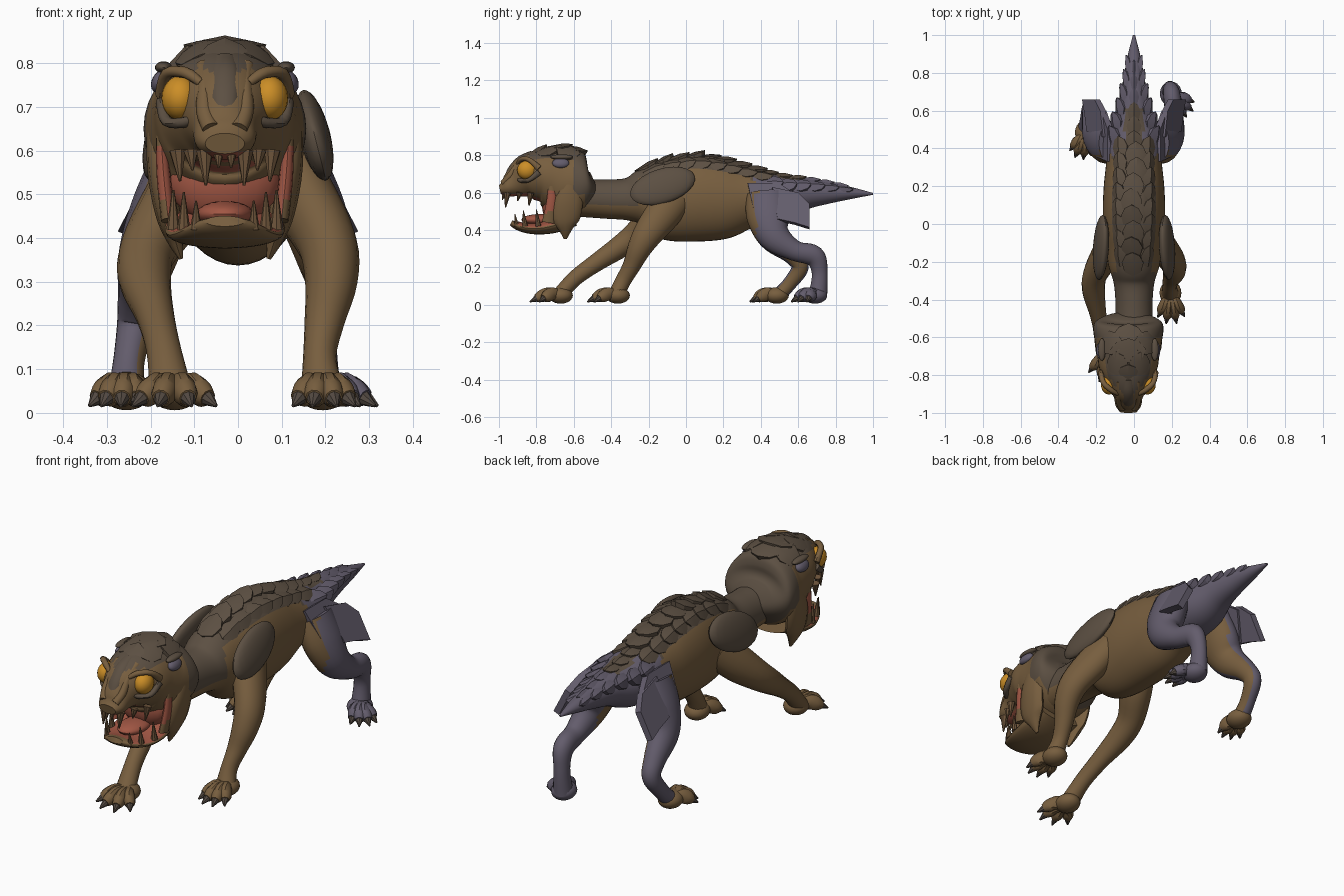
import bpy, bmesh, math, random
from mathutils import Vector, Matrix, Euler

if "Cube" in bpy.data.objects:
    bpy.data.objects.remove(bpy.data.objects["Cube"])

random.seed(4)
COLOURS = [("brown hide", (0.185, 0.112, 0.049)), ("dark scale", (0.107, 0.079, 0.055)),
           ("purple grey hide", (0.125, 0.108, 0.15)), ("amber eye", (0.60, 0.27, 0.02)),
           ("red mouth", (0.36, 0.095, 0.058)), ("claw", (0.085, 0.066, 0.053)),
           ("tooth", (0.16, 0.093, 0.045))]
BROWN, DARK, PURPLE, AMBER, RED, CLAW, TOOTH = range(7)
MATS = []
for label, c in COLOURS:
    m = bpy.data.materials.new(label)
    m.diffuse_color = (*c, 1)
    m.use_nodes = True
    m.node_tree.nodes["Principled BSDF"].inputs["Base Color"].default_value = m.diffuse_color
    MATS.append(m)


def finish(name, bm, colour, angle=40):
    """Turn a bmesh into a shaded object; colour is an index or a rule(centre, normal)."""
    bmesh.ops.recalc_face_normals(bm, faces=bm.faces)
    bm.normal_update()
    for f in bm.faces:
        f.material_index = colour(f.calc_center_median(), f.normal) if callable(colour) else colour
    me = bpy.data.meshes.new(name)
    bm.to_mesh(me)
    bm.free()
    for m in MATS:
        me.materials.append(m)
    ob = bpy.data.objects.new(name, me)
    bpy.context.collection.objects.link(ob)
    bpy.ops.object.select_all(action='DESELECT')
    ob.select_set(True)
    bpy.context.view_layer.objects.active = ob
    bpy.ops.object.shade_smooth_by_angle(angle=math.radians(angle))
    return ob


def smooth_path(rows, steps):
    """Catmull-Rom through rows of equal length."""
    out = []
    for i in range(len(rows) - 1):
        a, b, c, d = (rows[min(max(i + k, 0), len(rows) - 1)] for k in (-1, 0, 1, 2))
        for s in range(steps):
            t = s / steps
            out.append([0.5 * (2*q + (r-p)*t + (2*p-5*q+4*r-w)*t*t + (3*q-p-3*r+w)*t**3)
                        for p, q, r, w in zip(a, b, c, d)])
    return out + [list(rows[-1])]


def tube(name, rows, colour, n=16, steps=4):
    """Loft of elliptical rings; rows are (x, y, z, half width, half depth)."""
    rows = smooth_path(rows, steps)
    pts = [Vector(r[:3]) for r in rows]
    bm, rings = bmesh.new(), []
    for i, r in enumerate(rows):
        t = (pts[min(i+1, len(pts)-1)] - pts[max(i-1, 0)]).normalized()
        u = (Vector((1, 0, 0)) - t * t.x).normalized()
        v = t.cross(u)
        rings.append([bm.verts.new(pts[i] + u*max(r[3], .002)*math.cos(a) + v*max(r[4], .002)*math.sin(a))
                      for a in (2*math.pi*k/n for k in range(n))])
    for a, b in zip(rings, rings[1:]):
        for k in range(n):
            bm.faces.new((a[k], a[(k+1) % n], b[(k+1) % n], b[k]))
    bm.faces.new(rings[0])
    bm.faces.new(rings[-1])
    return finish(name, bm, colour)


def ball(name, loc, radii, colour, rot=(0, 0, 0)):
    bm = bmesh.new()
    bmesh.ops.create_uvsphere(bm, u_segments=20, v_segments=12, radius=1)
    bm.transform(Matrix.LocRotScale(Vector(loc), Euler(rot), Vector(radii)))
    return finish(name, bm, colour)


def spike(name, base, tip, r, colour):
    d = Vector(tip) - Vector(base)
    bm = bmesh.new()
    bmesh.ops.create_cone(bm, segments=8, cap_ends=True, radius1=r, radius2=r*.15, depth=d.length)
    bm.transform(Matrix.Translation(Vector(base) + d/2) @ d.to_track_quat('Z', 'Y').to_matrix().to_4x4())
    return finish(name, bm, colour)


def profile(rows, x):
    """(y, top, bottom, half width) to loft rows."""
    return [(x, y, (t+b)/2, w, (t-b)/2) for y, t, b, w in rows]


def scale(name, rows, y, a, size, lift, colour):
    """Overlapping scale on a lofted surface at station y, angle a from the top."""
    rows = sorted(rows, key=lambda r: r[1])
    i = max(k for k in range(len(rows)-1) if rows[k][1] <= y)
    f = (y - rows[i][1]) / (rows[i+1][1] - rows[i][1])
    x, _, z, w, h = [p + (q-p)*f for p, q in zip(rows[i], rows[i+1])]
    slope = (rows[i+1][2] + rows[i+1][4] - rows[i][2] - rows[i][4]) / (rows[i+1][1] - rows[i][1])
    nrm = Vector((math.sin(a)/w, 0, math.cos(a)/h)).normalized()
    back = Vector((0, 1, slope*math.cos(a))).normalized()
    side = back.cross(nrm).normalized()
    nrm = side.cross(back)
    p = Vector((x + w*math.sin(a), y, z + h*math.cos(a)))
    bm = bmesh.new()
    shape = [(0, -1), (.75, -.7), (1, .1), (.65, .7), (0, 1), (-.65, .7), (-1, .1), (-.75, -.7)]
    place = lambda u, v, q: bm.verts.new(p + side*u*size[0] + back*v*size[1] + nrm*q)
    top = [place(u, v, lift*(v+1)/2 - .012*abs(u)) for u, v in shape]
    low = [place(u*.9, v*.9, -.03) for u, v in shape]
    mid = place(0, .2, lift*.6 + .008)
    for k in range(8):
        j = (k+1) % 8
        bm.faces.new((top[k], top[j], mid))
        bm.faces.new((low[k], low[j], top[j], top[k]))
    bm.faces.new(low)
    return finish(name, bm, colour, 30)


# Neck, torso and tail
BODY = profile([(-.56, .67, .47, .10), (-.42, .67, .46, .098), (-.31, .68, .45, .108), (-.22, .735, .41, .135),
                (-.1, .775, .345, .152), (.05, .795, .338, .165), (.2, .775, .35, .16), (.32, .74, .40, .148),
                (.42, .71, .44, .145), (.52, .69, .46, .125), (.64, .675, .51, .085), (.76, .655, .54, .058),
                (.88, .63, .565, .036), (1.0, .598, .588, .006)], 0)


def body_colour(c, n):
    if c.y > .44 - .35*(c.z - .45):
        return DARK if c.y < .62 and abs(c.x) < .05 and n.z > 0 else PURPLE
    if c.y < -.26:
        return DARK if c.z > .53 else BROWN
    return DARK if n.z > .62 else BROWN


tube("body", BODY, body_colour, 40, 7)
for i in range(8):
    y = -.21 + i*.082
    scale("back_scale", BODY, y, random.uniform(-.1, .1), (.058, .07), .026, DARK)
    for s in (-1, 1):
        scale("side_scale", BODY, y + .04, s*.55, (.045, .062), .016, DARK)
for i in range(6):
    y = .44 + i*.075
    k = 1 - i*.12
    scale("tail_scale", BODY, y, 0, (.045*k, .055), .016*k, DARK if y < .6 else PURPLE)
    for s in (-1, 1):
        scale("tail_side_scale", BODY, y + .02, s*.95, (.05*k, .06), .026*k, PURPLE)

# Skull with open upper jaw
HX = -.03
HEAD = profile([(-.49, .71, .61, .09), (-.51, .765, .54, .165), (-.55, .82, .48, .186), (-.63, .848, .455, .176),
                (-.7, .848, .50, .164), (-.77, .835, .545, .152), (-.85, .80, .56, .113), (-.91, .735, .57, .078),
                (-.96, .675, .575, .068), (-.995, .64, .592, .045)], HX)


def head_colour(c, n):
    if n.z < -.8 and c.y < -.7 and c.z < .6:
        return RED
    return DARK if c.z > .78 or c.y > -.535 or (c.y > -.6 and c.z > .6) else BROWN


tube("skull", HEAD, head_colour, 36, 6)
tube("lower_jaw", profile([(-.6, .51, .42, .12), (-.7, .465, .385, .137), (-.79, .44, .376, .13),
                           (-.86, .438, .385, .108), (-.91, .448, .405, .078), (-.935, .452, .425, .045)], HX),
     lambda c, n: RED if n.z > .6 and c.y > -.905 else BROWN, 28, 5)
ball("throat", (HX, -.70, .53), (.128, .07, .10), RED)
ball("tongue", (HX, -.78, .455), (.065, .1, .03), RED)
# Snout: dark bridge between two brown ridges
tube("nose_bridge", [(HX, -.82, .805, .03, .02), (HX, -.88, .775, .036, .024), (HX, -.925, .728, .036, .024),
                     (HX, -.96, .685, .026, .012)], DARK, 12)
for y, a, w in ((-.8, 0, .06), (-.74, .4, .06), (-.74, -.4, .06), (-.67, 0, .095), (-.63, .55, .065),
                (-.63, -.55, .065), (-.59, 0, .08)):
    scale("crest_scale", HEAD, y, a, (w, .065), .012, DARK)
for s in (-1, 1):
    tube("snout_ridge", [(HX + s*.05, -.83, .79, .018, .02), (HX + s*.047, -.895, .75, .016, .018),
                         (HX + s*.046, -.94, .69, .02, .02), (HX + s*.032, -.978, .65, .02, .018)], BROWN, 10)
    ball("eye", (HX + s*.102, -.85, .72), (.043, .053, .051), AMBER)
    tube("upper_lid", [(HX + s*.055, -.9, .755, .01, .01), (HX + s*.09, -.88, .778, .014, .013),
                       (HX + s*.132, -.84, .776, .014, .013), (HX + s*.146, -.785, .73, .014, .018)], BROWN, 10)
    tube("lower_lid", [(HX + s*.055, -.9, .685, .01, .01), (HX + s*.09, -.885, .665, .013, .012),
                       (HX + s*.132, -.84, .667, .014, .012), (HX + s*.146, -.785, .71, .012, .018)], DARK, 10)
    ball("ear_hole", (HX + s*.147, -.67, .758), (.02, .046, .028), PURPLE, (0, -s*.5, 0))
    ball("ear_rim", (HX + s*.14, -.665, .79), (.02, .06, .014), DARK)
    # Cheek band joining skull and jaw, with hanging spur
    tube("cheek", [(HX + s*.148, -.60, .67, .03, .05), (HX + s*.148, -.625, .56, .03, .075),
                   (HX + s*.13, -.645, .46, .03, .075), (HX + s*.115, -.645, .40, .02, .035),
                   (HX + s*.10, -.645, .352, .005, .008)], BROWN, 12)
    tube("mouth_corner", [(HX + s*.146, -.715, .635, .012, .022), (HX + s*.14, -.72, .54, .016, .028),
                          (HX + s*.13, -.735, .44, .016, .035)],
         lambda c, n: RED if .495 < c.z < .615 or n.x*s < -.2 else BROWN, 12, 6)
    # Upper and lower teeth
    for x, y, l, r in ((.015, -.972, .02, .014), (.046, -.955, .06, .02), (.078, -.89, .025, .018),
                       (.108, -.83, .05, .02)):
        spike("upper_tooth", (HX + s*x, y, .60), (HX + s*x*.95, y - .01, .58 - l), r, TOOTH)
    for x, y, l, r in ((.066, -.905, .03, .014), (.094, -.86, .05, .015), (.118, -.79, .055, .016)):
        spike("lower_tooth", (HX + s*x, y, .42), (HX + s*x, y - .01, .455 + l), r, TOOTH)

# Shoulder plates and jagged hip plates
for s in (-1, 1):
    ball("shoulder_plate", (s*.175, -.125, .635), (.036, .18, .095), DARK, (.32, -s*.25, 0))
    for k, out in enumerate(([(.33, .65), (.5, .65), (.6, .58), (.54, .45), (.44, .47), (.36, .52)],
                             [(.46, .63), (.6, .6), (.66, .54), (.66, .415), (.58, .44), (.49, .46)])):
        bm = bmesh.new()
        f = bm.faces.new([bm.verts.new((s*(.14 + .013*k + (.65-z)*.52), y, z)) for y, z in out])
        ext = bmesh.ops.extrude_face_region(bm, geom=[f])
        bmesh.ops.translate(bm, verts=[v for v in ext['geom'] if isinstance(v, bmesh.types.BMVert)],
                            vec=(-s*.03, 0, -.012))
        finish("hip_plate", bm, PURPLE)


def foot(name, centre, heading, spread, length, colour):
    """Padded paw with four clawed toes."""
    c = Vector(centre)
    ball(name + "_paw", c, (.058, .065, .044), colour)
    for k in range(4):
        a = heading + (k - 1.5)*spread
        d = Vector((math.sin(a), -math.cos(a), 0))
        l = length * (1 if k in (1, 2) else .88)
        at = lambda q, z: (c.x + d.x*l*q, c.y + d.y*l*q, z)
        tube(name + "_toe", [(*at(.1, .055), .024, .03), (*at(.42, .058), .028, .036), (*at(.65, .044), .028, .033),
                             (*at(.8, .034), .02, .02)], colour, 10, 3)
        spike(name + "_claw", at(.68, .042), at(1, .016), .025, CLAW)


# Front legs, mid-stride
tube("front_leg_right", [(.11, -.05, .58, .06, .09), (.15, -.12, .49, .074, .095), (.205, -.2, .385, .068, .08),
                         (.213, -.25, .30, .06, .064), (.198, -.29, .21, .046, .048), (.187, -.335, .13, .038, .042),
                         (.192, -.37, .06, .048, .042)], BROWN)
foot("front_foot_right", (.193, -.365, .05), .03, .34, .165, BROWN)
tube("front_leg_left", [(-.11, -.07, .56, .06, .09), (-.155, -.17, .46, .074, .09), (-.207, -.27, .37, .064, .072),
                        (-.213, -.36, .305, .06, .06), (-.19, -.48, .225, .044, .048), (-.17, -.59, .145, .04, .042),
                        (-.155, -.67, .06, .048, .04)], BROWN)
foot("front_foot_left", (-.145, -.67, .05), 0, .46, .17, BROWN)

# Hind legs
tube("hind_leg_right", [(.12, .43, .59, .07, .11), (.165, .44, .47, .078, .115), (.2, .475, .365, .068, .085),
                        (.21, .58, .29, .05, .055), (.2, .685, .26, .045, .056), (.19, .715, .17, .036, .042),
                        (.19, .705, .05, .045, .05)],
     lambda c, n: BROWN if c.y < .38 or (n.x < -.5 and c.y < .5) else PURPLE, 20, 6)
foot("hind_foot_right", (.195, .69, .05), .75, .32, .15, PURPLE)
tube("hind_leg_left", [(-.12, .43, .59, .07, .11), (-.165, .44, .47, .078, .115), (-.205, .47, .365, .068, .085),
                       (-.225, .57, .27, .05, .055), (-.235, .61, .2, .042, .046), (-.25, .555, .115, .036, .038),
                       (-.255, .5, .055, .042, .038)],
     lambda c, n: BROWN if c.y < .38 or n.x > .5 else PURPLE, 20, 6)
foot("hind_foot_left", (-.255, .485, .05), -.25, .32, .145, BROWN)
